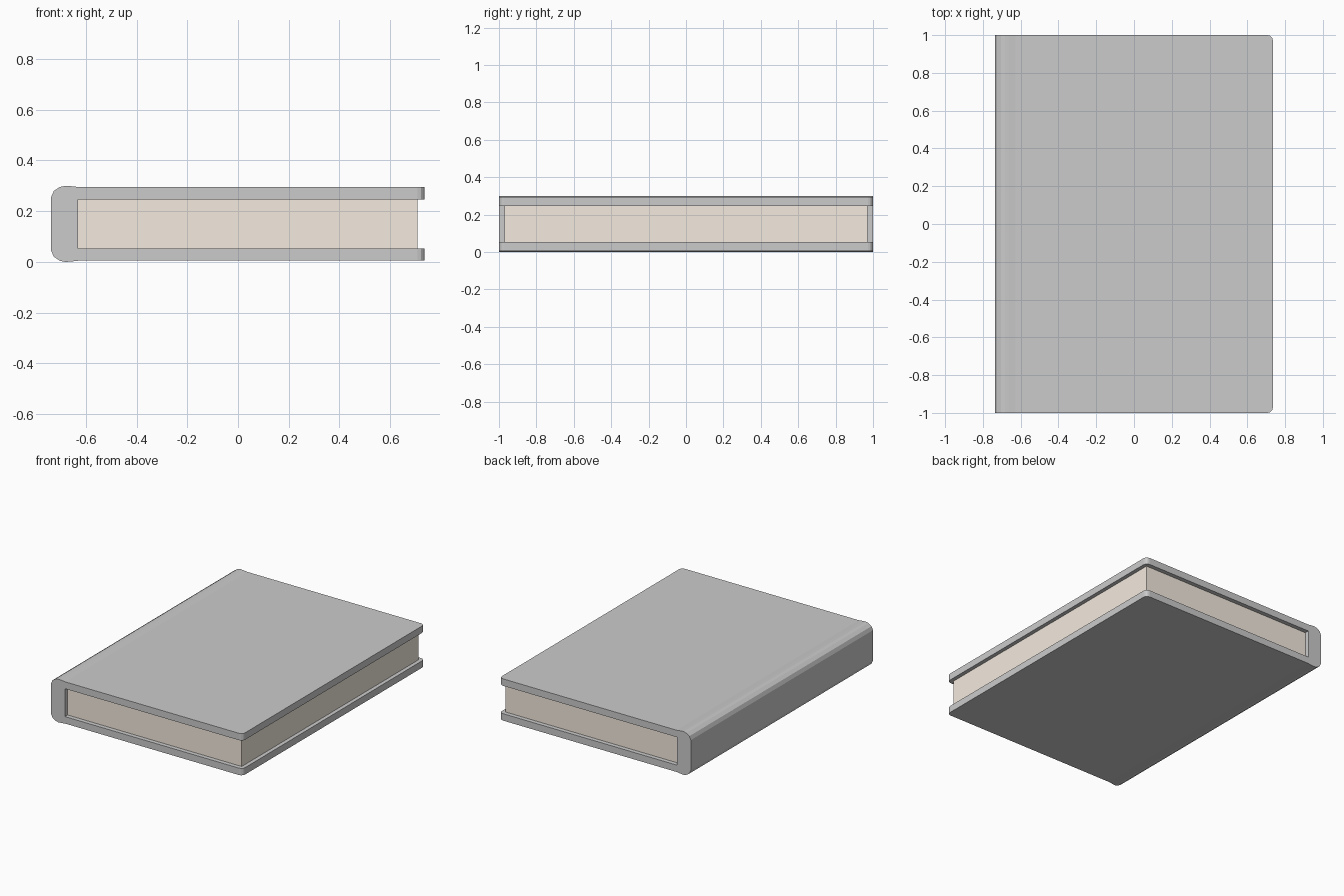
import bpy, bmesh

if "Cube" in bpy.data.objects:
    bpy.data.objects.remove(bpy.data.objects["Cube"])

MID = 0.15      # mid height of the book
EDGE = 0.735    # fore-edge of the cover


def finish(bm, name):
    bmesh.ops.recalc_face_normals(bm, faces=bm.faces[:])
    mesh = bpy.data.meshes.new(name)
    bm.to_mesh(mesh)
    bm.free()
    obj = bpy.data.objects.new(name, mesh)
    bpy.context.collection.objects.link(obj)
    return obj


# Cover: upper half of the C-shaped section, mirrored about the mid height
upper = [(-0.737, 0.105), (-0.726, 0.13), (-0.703, 0.145), (-0.682, 0.15),
         (-0.663, 0.149), (-0.627, 0.145), (EDGE, 0.145), (EDGE, 0.097),
         (-0.63, 0.097)]
section = upper + [(x, -z) for x, z in reversed(upper)]
bm = bmesh.new()
face = bm.faces.new([bm.verts.new((x, -1, z + MID)) for x, z in section])
ext = bmesh.ops.extrude_face_region(bm, geom=[face], use_keep_orig=True)
bmesh.ops.translate(bm, vec=(0, 2, 0),
                    verts=[g for g in ext["geom"] if isinstance(g, bmesh.types.BMVert)])
bmesh.ops.recalc_face_normals(bm, faces=bm.faces[:])

# Rounded outer corners of both boards
corners = [e for e in bm.edges
           if all(abs(v.co.x - EDGE) < 1e-4 for v in e.verts)
           and abs(e.verts[0].co.y - e.verts[1].co.y) < 1e-4]
bmesh.ops.bevel(bm, geom=corners, offset=0.028, segments=3, profile=0.5,
                affect='EDGES')
cover = finish(bm, "cover")

# Page block
bm = bmesh.new()
bmesh.ops.create_cube(bm, size=1)
bmesh.ops.scale(bm, vec=(1.338, 1.94, 0.194), verts=bm.verts[:])
bmesh.ops.translate(bm, vec=(0.039, 0, MID), verts=bm.verts[:])
pages = finish(bm, "pages")
paper = bpy.data.materials.new("paper")
paper.diffuse_color = (0.91, 0.83, 0.74, 1)
paper.use_nodes = True
paper.node_tree.nodes["Principled BSDF"].inputs["Base Color"].default_value = paper.diffuse_color
pages.data.materials.append(paper)
